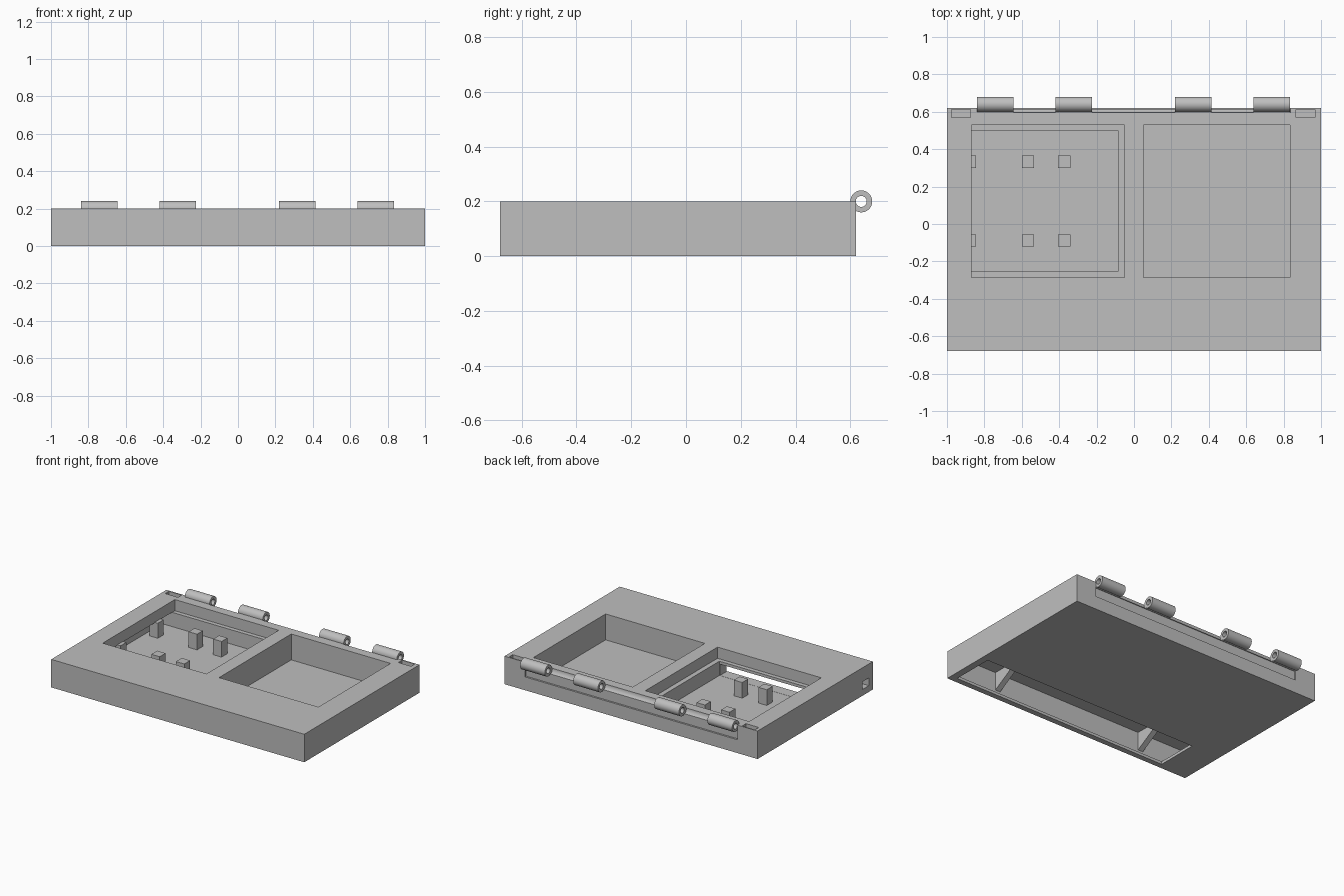
import bpy, bmesh, math
from mathutils import Matrix, Vector

if "Cube" in bpy.data.objects:
    bpy.data.objects.remove(bpy.data.objects["Cube"])

grey = bpy.data.materials.new("light_grey")
grey.diffuse_color = (0.52, 0.52, 0.52, 1)
grey.use_nodes = True
grey.node_tree.nodes["Principled BSDF"].inputs["Base Color"].default_value = grey.diffuse_color


def finish(name, bm):
    bmesh.ops.recalc_face_normals(bm, faces=bm.faces)
    me = bpy.data.meshes.new(name)
    bm.to_mesh(me)
    bm.free()
    me.materials.append(grey)
    ob = bpy.data.objects.new(name, me)
    bpy.context.collection.objects.link(ob)
    return ob


def box(name, x, y, z):
    bm = bmesh.new()
    lo, hi = Vector((x[0], y[0], z[0])), Vector((x[1], y[1], z[1]))
    m = Matrix.Translation((lo + hi) / 2) @ Matrix.Diagonal((*(hi - lo), 1))
    bmesh.ops.create_cube(bm, size=1, matrix=m)
    return finish(name, bm)


def extrude_x(name, profile, x0, x1):
    """Closed (y, z) profile extruded along x."""
    bm = bmesh.new()
    f = bm.faces.new([bm.verts.new((x0, y, z)) for y, z in profile])
    r = bmesh.ops.extrude_face_region(bm, geom=[f])
    vs = [v for v in r["geom"] if isinstance(v, bmesh.types.BMVert)]
    bmesh.ops.translate(bm, verts=vs, vec=(x1 - x0, 0, 0))
    return finish(name, bm)


HY, HZ = 0.64, 0.2   # hinge axis


def circle(r, n=40):
    return [(HY + r * math.cos(2 * math.pi * (i + .5) / n),
             HZ + r * math.sin(2 * math.pi * (i + .5) / n)) for i in range(n)]


def smooth(ob):
    bpy.ops.object.select_all(action='DESELECT')
    bpy.context.view_layer.objects.active = ob
    ob.select_set(True)
    bpy.ops.object.shade_smooth_by_angle(angle=math.radians(30))


def cut(target, cutter):
    mod = target.modifiers.new("cut", 'BOOLEAN')
    mod.operation, mod.solver, mod.object = 'DIFFERENCE', 'EXACT', cutter
    bpy.context.view_layer.objects.active = target
    bpy.ops.object.modifier_apply(modifier=mod.name)
    bpy.data.objects.remove(cutter)


# Case body
body = box("case_body", (-1, 1), (-0.68, 0.62), (0, 0.2))

cutters = [
    ("right_pocket", (0.05, 0.835), (-0.285, 0.53), (0.015, 0.3)),
    ("left_pocket", (-0.87, -0.05), (-0.285, 0.53), (0.12, 0.3)),
    ("left_lower_pocket", (-0.95, -0.085), (-0.255, 0.5), (0.018, 0.121)),
    ("pocket_passage", (-0.945, -0.09), (-0.36, -0.25), (0.019, 0.1)),
    ("front_cavity", (-0.95, 0.955), (-0.65, -0.33), (0.02, 0.17)),
    ("bottom_opening", (-0.77, 0.95), (-0.64, -0.335), (-0.1, 0.05)),
    ("side_port", (-1.1, -0.9), (-0.635, -0.565), (0.045, 0.1)),
    ("hinge_slot", (-0.84, 0.838), (0.607, 0.7), (0.095, 0.165)),
    ("magnet_slot_l", (-0.975, -0.873), (0.57, 0.612), (0.1, 0.3)),
    ("magnet_slot_r", (0.867, 0.969), (0.57, 0.612), (0.1, 0.3)),
]
for c in cutters:
    cut(body, box(*c))
# Round clearance along the hinge
cut(body, extrude_x("hinge_clearance", circle(0.045), -0.84, 0.838))
smooth(body)

# Hinge knuckles with the webs that hold them to the case
for i, (x0, x1) in enumerate([(-0.84, -0.645), (-0.42, -0.225), (0.22, 0.415), (0.64, 0.835)]):
    k = extrude_x(f"hinge_knuckle_{i}", circle(0.04), x0, x1)
    cut(k, extrude_x("bore", circle(0.02), x0 - 0.1, x1 + 0.1))
    smooth(k)
    box(f"hinge_web_{i}", (x0, x1), (0.58, 0.613), (0.165, 0.199))

# Standoff posts in the left pocket
for x in (-0.877, -0.567, -0.373):
    for y in (-0.088, 0.333):
        box("standoff_post", (x - 0.033, x + 0.033), (y - 0.033, y + 0.033), (0.01, 0.13 if x > -0.8 else 0.125))

# Triangular gussets inside the front cavity
for x in (-0.6, 0.6):
    extrude_x("cavity_gusset", [(-0.66, 0.175), (-0.42, 0.175), (-0.66, 0.035)], x - 0.02, x + 0.02)
